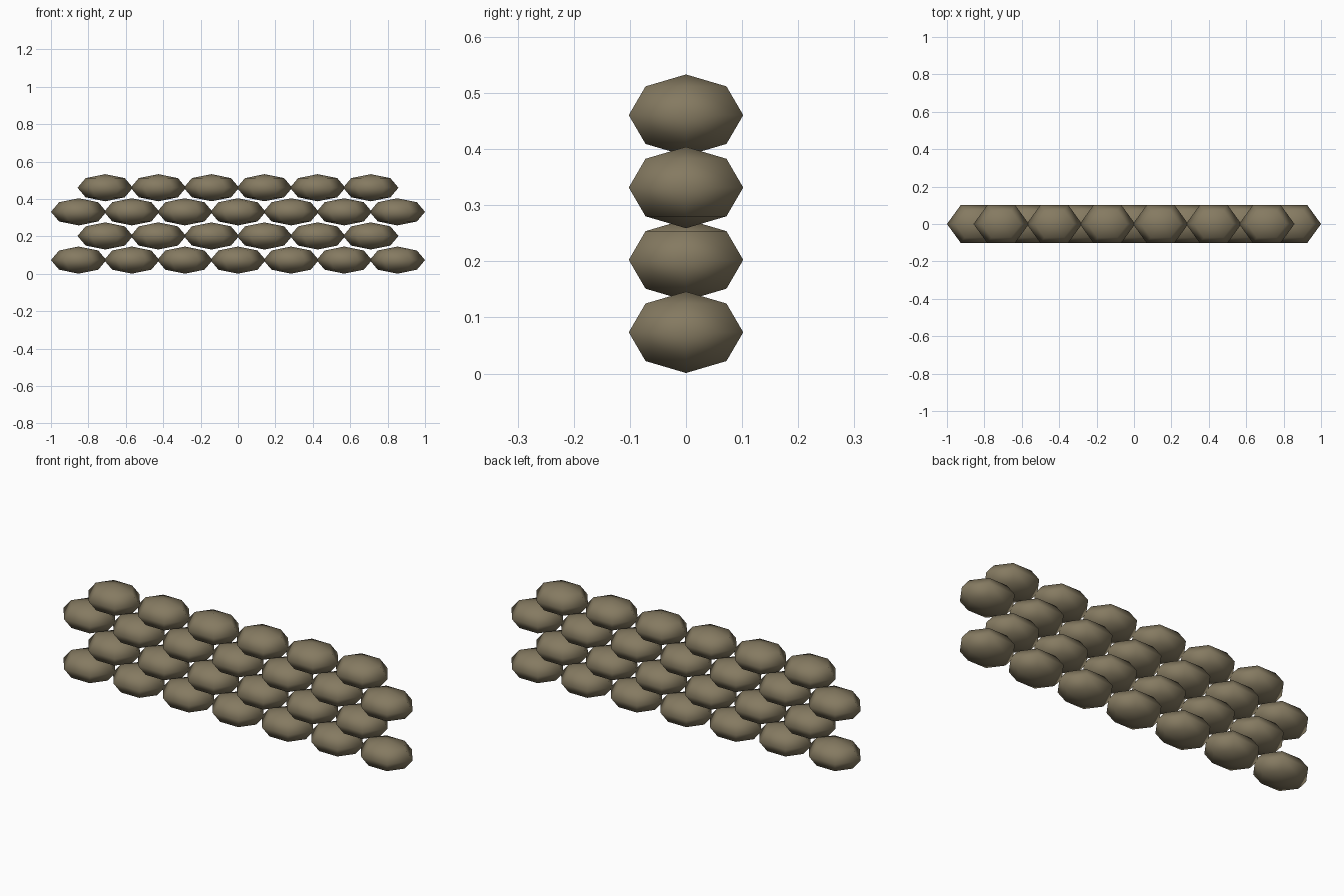
import bpy

if "Cube" in bpy.data.objects:
    bpy.data.objects.remove(bpy.data.objects["Cube"])

# Low-poly sandbag dimensions and stacking pitch
HALF_X, HALF_Y, HALF_Z = 0.148, 0.102 / 0.8660254, 0.0725
STEP_X, STEP_Z = 0.284, 0.129

# Burlap colour
burlap = bpy.data.materials.new("burlap")
burlap.diffuse_color = (0.235, 0.195, 0.12, 1.0)
burlap.use_nodes = True
burlap.node_tree.nodes["Principled BSDF"].inputs["Base Color"].default_value = burlap.diffuse_color

# One six-sided squashed ball shared by every bag
bpy.ops.mesh.primitive_uv_sphere_add(segments=6, ring_count=4, radius=1)
first = bpy.context.object
mesh = first.data
mesh.name = "sandbag"
# put two of the six corners on the x axis
corner = max(mesh.vertices, key=lambda v: abs(v.co.x)).co.x
if abs(corner) < 0.95:
    for v in mesh.vertices:
        v.co.x, v.co.y = v.co.y, -v.co.x
for v in mesh.vertices:
    v.co.x *= HALF_X
    v.co.y *= HALF_Y
    v.co.z *= HALF_Z
mesh.materials.append(burlap)
mesh.shade_smooth()
bpy.data.objects.remove(first)

# Courses of 7 and 6 bags, laid like bricks
for row in range(4):
    count = 7 - row % 2
    for i in range(count):
        bag = bpy.data.objects.new(f"sandbag_row{row + 1}_{i + 1}", mesh)
        bag.location = ((i - (count - 1) / 2) * STEP_X, 0, HALF_Z + 0.001 + row * STEP_Z)
        bpy.context.collection.objects.link(bag)
